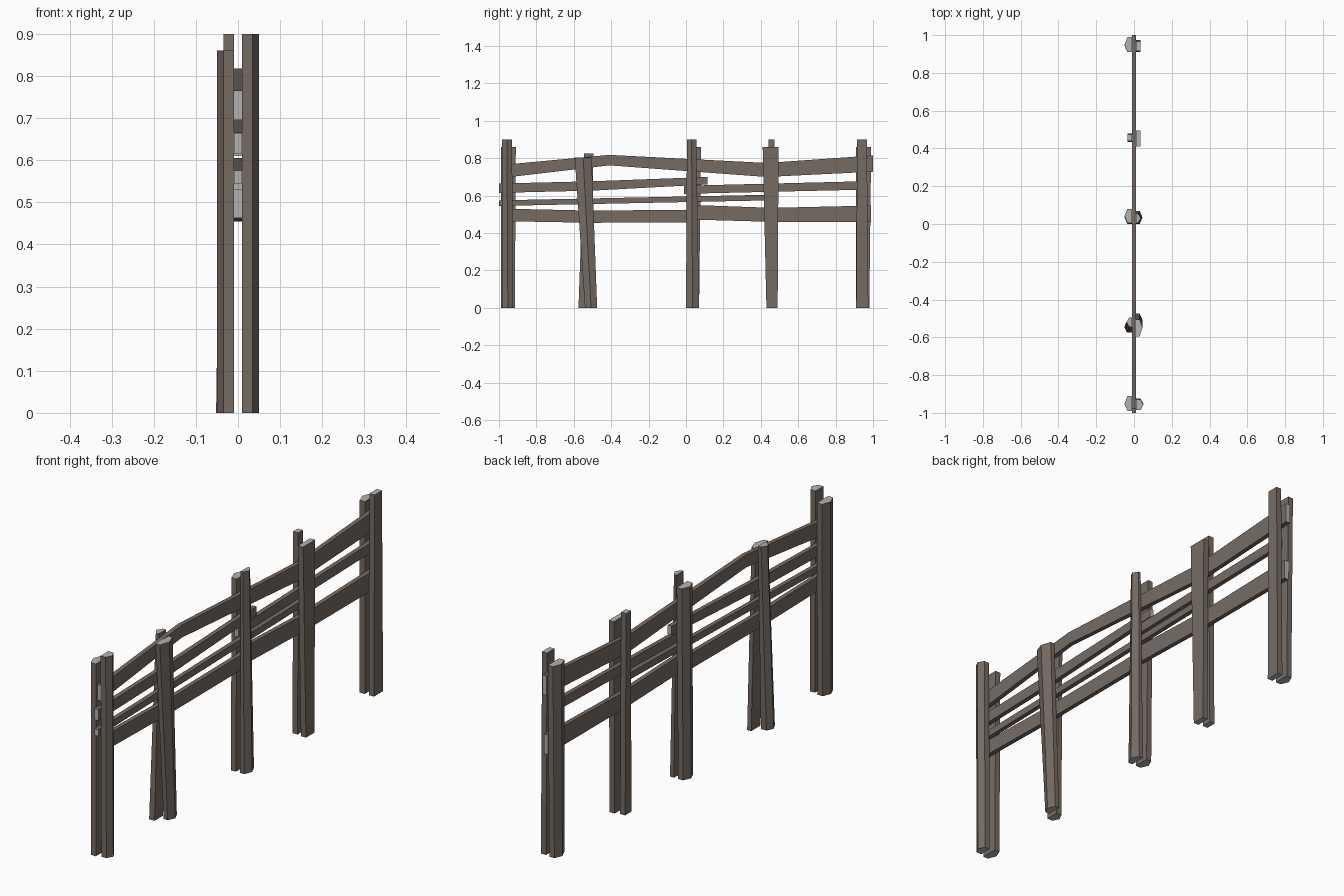
import bpy, bmesh

if "Cube" in bpy.data.objects:
    bpy.data.objects.remove(bpy.data.objects["Cube"])


def material(name, rgb):
    m = bpy.data.materials.new(name)
    m.diffuse_color = (*rgb, 1)
    m.use_nodes = True
    m.node_tree.nodes["Principled BSDF"].inputs["Base Color"].default_value = m.diffuse_color
    return m


BARK = material("weathered brown wood", (0.18, 0.148, 0.127))
CUT = material("pale end grain", (0.45, 0.45, 0.44))


def loft(name, sections):
    """Join matching cross-sections into a closed timber; the two ends are pale."""
    bm = bmesh.new()
    rings = [[bm.verts.new(p) for p in s] for s in sections]
    n = len(rings[0])
    for a, b in zip(rings, rings[1:]):
        for i in range(n):
            j = (i + 1) % n
            bm.faces.new((a[i], a[j], b[j], b[i]))
    for ring in (rings[0], rings[-1]):
        bm.faces.new(ring).material_index = 1
    bmesh.ops.recalc_face_normals(bm, faces=bm.faces)
    me = bpy.data.meshes.new(name)
    bm.to_mesh(me)
    bm.free()
    me.materials.append(BARK)
    me.materials.append(CUT)
    ob = bpy.data.objects.new(name, me)
    bpy.context.collection.objects.link(ob)
    return ob


def post(name, side, bottom, top, height, depth=(0.05, 0.05), pointed=True):
    """Post on one side of the rails; bottom and top are y ranges."""
    def section(span, z, d):
        y0, y1 = span
        shoulder = d - 0.015 if pointed else d
        pts = [(0.01, y0), (shoulder, y0), (shoulder, y1), (0.01, y1)]
        if pointed:
            pts.insert(2, (d, (y0 + y1) / 2))
        return [(side * x, y, z) for x, y in pts]
    return loft(name, [section(bottom, 0, depth[0]), section(top, height, depth[1])])


def rail(name, stations):
    """Flat board through stations of (y, lower z, upper z)."""
    return loft(name, [[(-0.01, y, lo), (0.01, y, lo), (0.01, y, hi), (-0.01, y, hi)]
                       for y, lo, hi in stations])


# Posts in pairs clamping the rails, front to back
post("front_post_right", 1, (-0.98, -0.925), (-0.985, -0.93), 0.90)
post("front_post_left", -1, (-0.99, -0.915), (-0.99, -0.91), 0.86)
post("leaning_post_right", 1, (-0.54, -0.475), (-0.595, -0.505), 0.805, (0.045, 0.045))
post("leaning_post_left", -1, (-0.575, -0.515), (-0.545, -0.495), 0.825, (0.052, 0.04))
post("middle_post_right", 1, (0.0, 0.07), (0.005, 0.055), 0.90, (0.045, 0.036))
post("middle_post_left", -1, (0.0, 0.07), (0.005, 0.08), 0.86)
post("narrow_post_right", 1, (0.43, 0.49), (0.41, 0.495), 0.86, (0.035, 0.035), False)
post("narrow_post_left", -1, (0.435, 0.48), (0.44, 0.473), 0.90, (0.035, 0.035), False)
post("back_post_right", 1, (0.91, 0.975), (0.915, 0.967), 0.90, (0.035, 0.035), False)
post("back_post_left", -1, (0.91, 0.98), (0.91, 0.99), 0.86)

# Rails
rail("top_rail", [(-0.98, 0.695, 0.765), (-0.41, 0.762, 0.818),
                  (0.43, 0.70, 0.775), (1.0, 0.728, 0.815)])
rail("upper_rail_front", [(-1.0, 0.615, 0.665), (-0.5, 0.627, 0.677), (0.115, 0.66, 0.70)])
rail("upper_rail_back", [(-0.01, 0.61, 0.653), (0.95, 0.632, 0.677)])
rail("thin_rail", [(-1.0, 0.545, 0.575), (0.45, 0.575, 0.605)])
rail("lower_rail_front", [(-0.95, 0.463, 0.53), (-0.5, 0.455, 0.52), (0.04, 0.457, 0.525)])
rail("lower_rail_back", [(0.04, 0.472, 0.55), (0.46, 0.46, 0.535), (0.99, 0.46, 0.547)])
